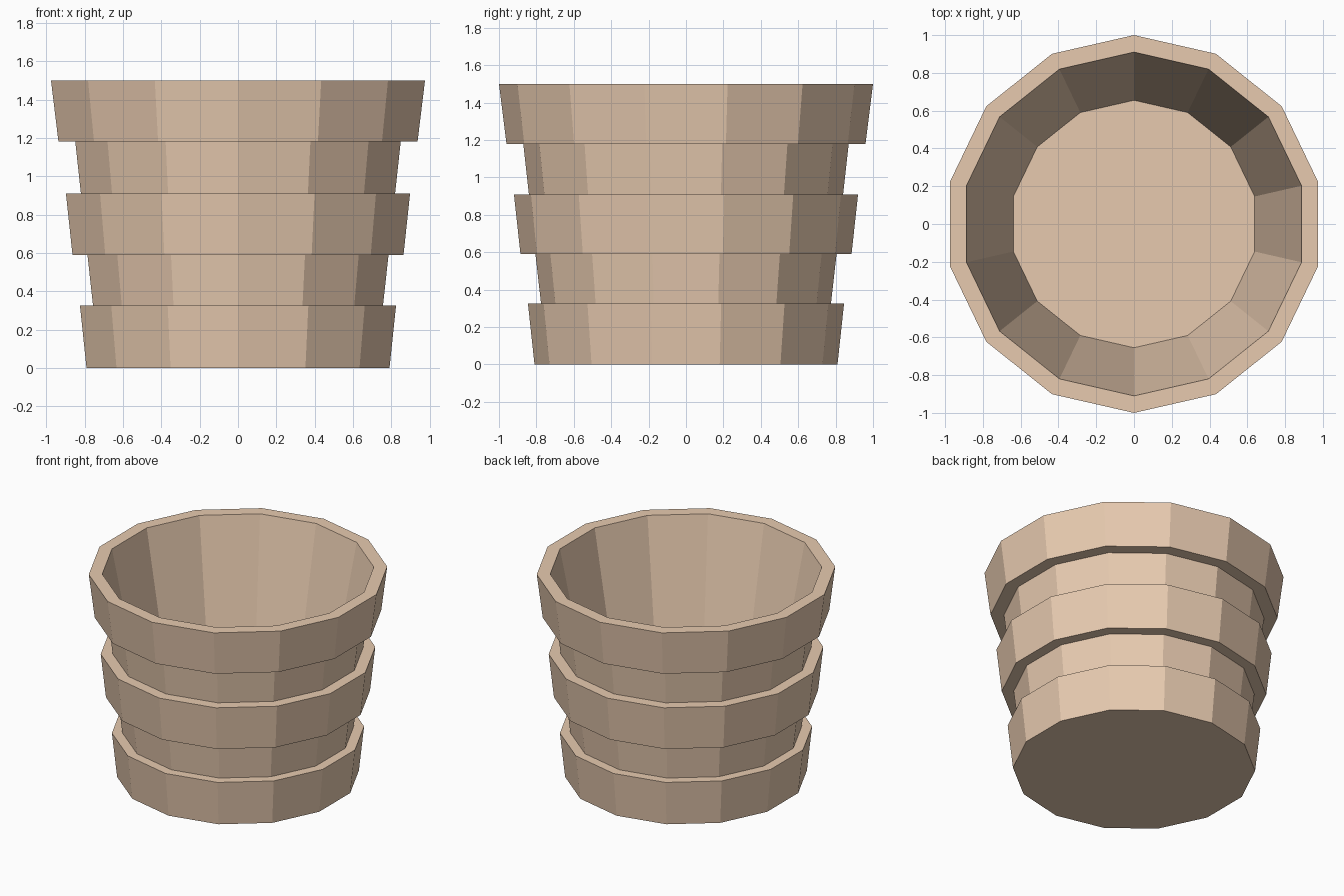
import bpy, bmesh
from math import cos, sin, pi

if "Cube" in bpy.data.objects:
    bpy.data.objects.remove(bpy.data.objects["Cube"])

SIDES = 14

wood = bpy.data.materials.new("clay_brown")
wood.diffuse_color = (0.80, 0.59, 0.43, 1)
wood.use_nodes = True
wood.node_tree.nodes["Principled BSDF"].inputs["Base Color"].default_value = wood.diffuse_color


def lathe(name, profile):
    """Spin a (radius, z) profile into a flat-faced solid, capped at both ends."""
    bm = bmesh.new()
    rings = []
    for r, z in profile:
        angles = [pi / 2 + 2 * pi * i / SIDES for i in range(SIDES)]
        rings.append([bm.verts.new((r * cos(a), r * sin(a), z)) for a in angles])
    for low, high in zip(rings, rings[1:]):
        for i in range(SIDES):
            j = (i + 1) % SIDES
            bm.faces.new((low[i], low[j], high[j], high[i]))
    bm.faces.new(rings[0][::-1])
    bm.faces.new(rings[-1])
    bmesh.ops.recalc_face_normals(bm, faces=bm.faces)
    mesh = bpy.data.meshes.new(name)
    bm.to_mesh(mesh)
    bm.free()
    mesh.materials.append(wood)
    obj = bpy.data.objects.new(name, mesh)
    bpy.context.collection.objects.link(obj)
    return obj


# Stepped outside: alternating raised bands and recessed walls, bottom to top
outside = [
    (0.73, 0.0), (0.81, 0.0), (0.845, 0.325),   # base band
    (0.775, 0.325), (0.805, 0.59),              # lower recess
    (0.885, 0.59), (0.92, 0.91),                # middle band
    (0.84, 0.91), (0.87, 1.18),                 # upper recess
    (0.96, 1.18), (1.0, 1.5),                   # rim band
]
# Tapered inside wall down to the floor
inside = [(0.91, 1.5), (0.655, 0.22)]

lathe("planter_pot", outside + inside)
